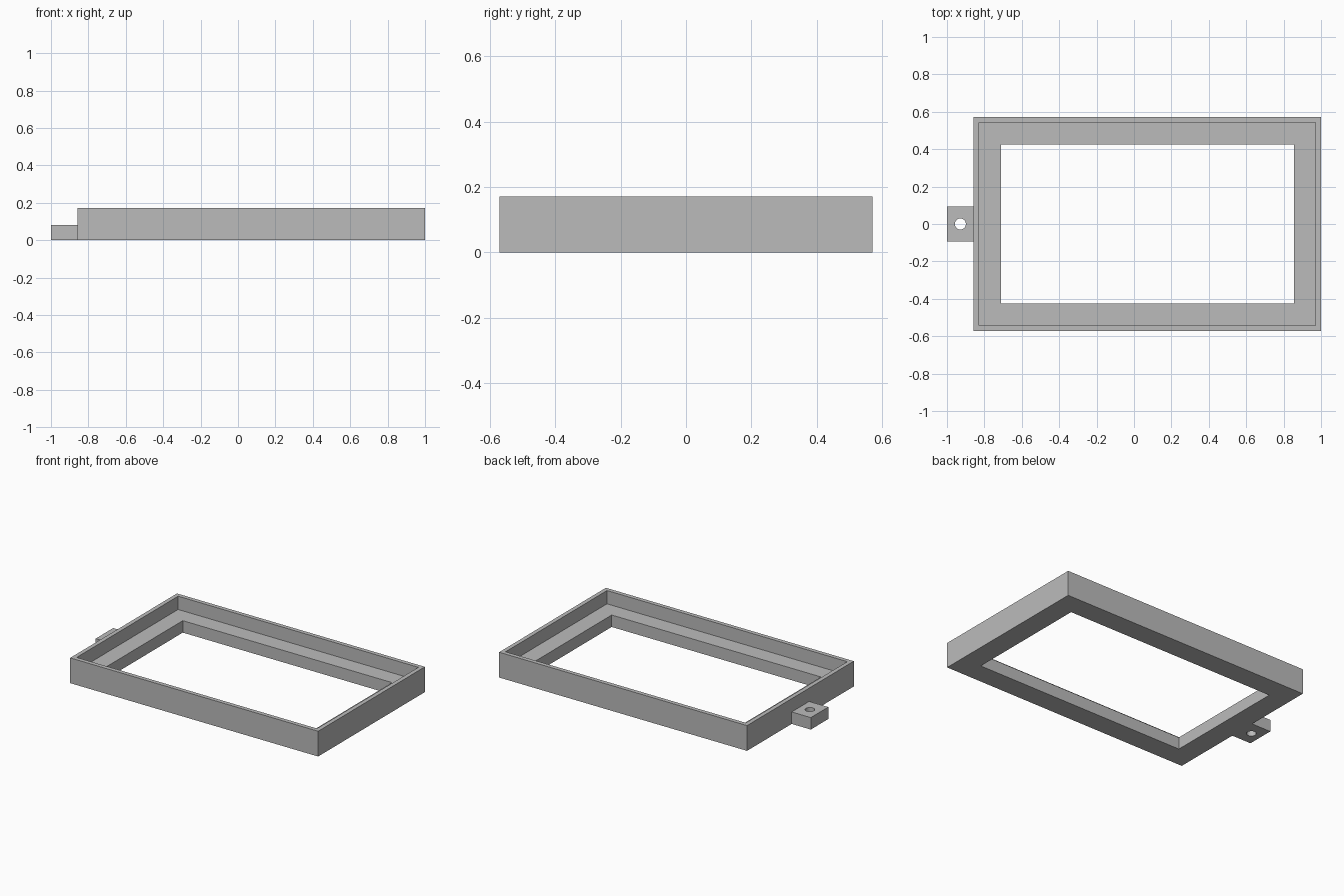
import bpy
import bmesh

if "Cube" in bpy.data.objects:
    bpy.data.objects.remove(bpy.data.objects["Cube"], do_unlink=True)

grey = bpy.data.materials.new("plain grey")
grey.use_nodes = True
colour = (0.5, 0.5, 0.5, 1)
grey.diffuse_color = colour
grey.node_tree.nodes["Principled BSDF"].inputs["Base Color"].default_value = colour

HEIGHT, LEDGE = 0.171, 0.081
FRAME_X, HALF_X, HALF_Y = 0.0715, 0.9285, 0.571
RIM, BORDER = 0.0286, 0.145
TAB_LENGTH, TAB_HALF_WIDTH, HOLE_RADIUS = 0.143, 0.0935, 0.0295


def add_object(name, bm):
    bmesh.ops.recalc_face_normals(bm, faces=bm.faces)
    mesh = bpy.data.meshes.new(name)
    bm.to_mesh(mesh)
    bm.free()
    mesh.materials.append(grey)
    obj = bpy.data.objects.new(name, mesh)
    bpy.context.collection.objects.link(obj)
    return obj


# Stepped frame: a (inset, z) profile swept around the rectangle
profile = [(0, 0), (0, HEIGHT), (RIM, HEIGHT), (RIM, LEDGE), (BORDER, LEDGE), (BORDER, 0)]
bm = bmesh.new()
rings = []
for inset, z in profile:
    x, y = HALF_X - inset, HALF_Y - inset
    corners = [(-x, -y), (x, -y), (x, y), (-x, y)]
    rings.append([bm.verts.new((FRAME_X + a, b, z)) for a, b in corners])
for i, ring in enumerate(rings):
    nxt = rings[(i + 1) % len(rings)]
    for k in range(4):
        n = (k + 1) % 4
        bm.faces.new((ring[k], ring[n], nxt[n], nxt[k]))
add_object("frame", bm)

# Mounting tab on the right side
bm = bmesh.new()
bmesh.ops.create_cube(bm, size=1)
bmesh.ops.scale(bm, vec=(TAB_LENGTH, 2 * TAB_HALF_WIDTH, LEDGE), verts=bm.verts)
bmesh.ops.translate(bm, vec=(-1 + TAB_LENGTH / 2, 0, LEDGE / 2), verts=bm.verts)
tab = add_object("mounting_tab", bm)

# Screw hole through the tab
bm = bmesh.new()
bmesh.ops.create_cone(bm, cap_ends=True, segments=32, radius1=HOLE_RADIUS,
                      radius2=HOLE_RADIUS, depth=4 * LEDGE)
bmesh.ops.translate(bm, vec=(-1 + TAB_LENGTH / 2, 0, LEDGE / 2), verts=bm.verts)
cutter = add_object("hole_cutter", bm)
cutter.hide_render = True
cutter.hide_set(True)
cut = tab.modifiers.new("screw hole", "BOOLEAN")
cut.operation = "DIFFERENCE"
cut.solver = "EXACT"
cut.object = cutter

# Smooth the hole wall, keep the box edges crisp
bpy.ops.object.select_all(action="DESELECT")
tab.select_set(True)
bpy.context.view_layer.objects.active = tab
bpy.ops.object.modifier_apply(modifier=cut.name)
bpy.data.objects.remove(cutter, do_unlink=True)
bpy.ops.object.shade_smooth_by_angle()
